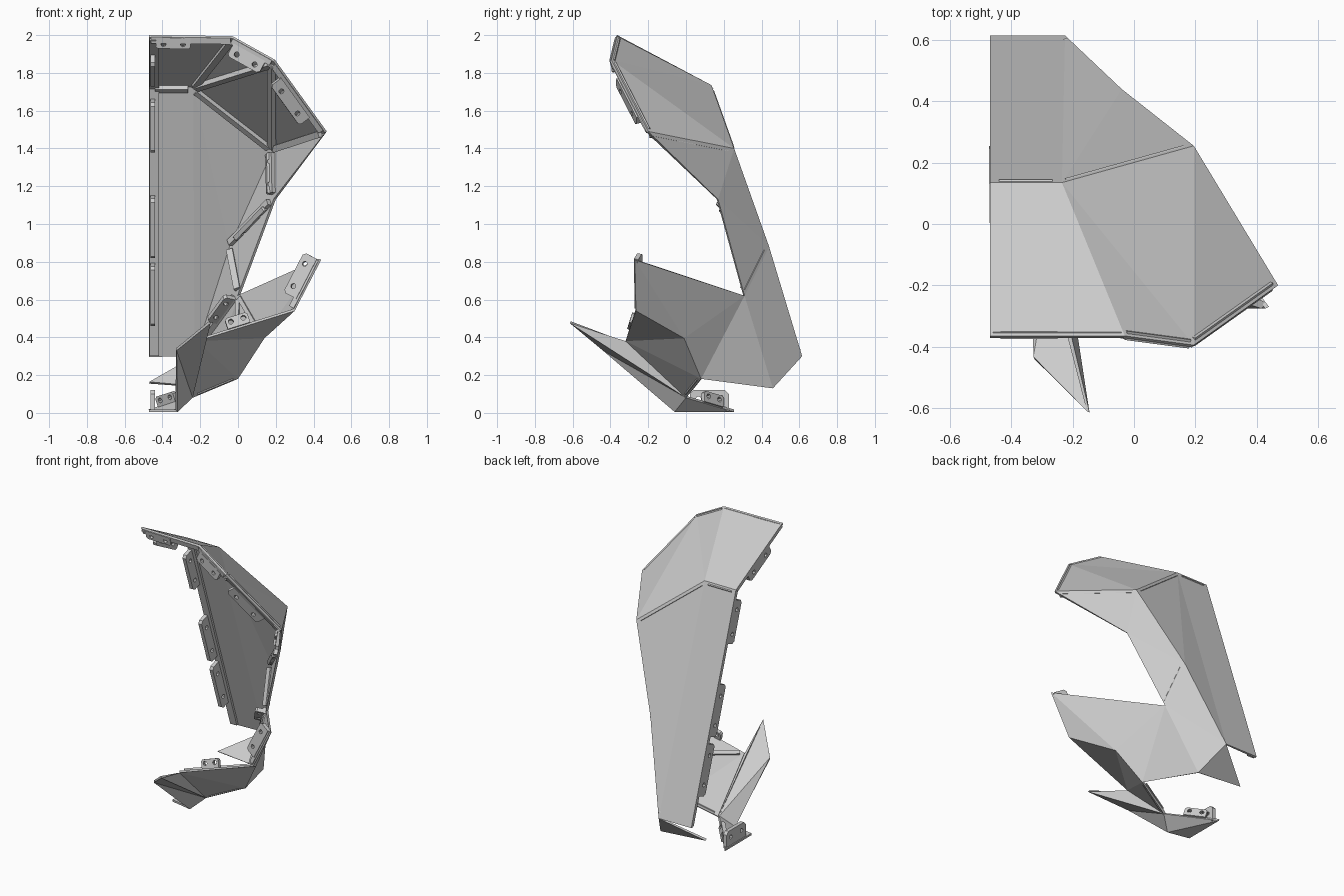
import bpy, bmesh, math
from mathutils import Vector as V

if "Cube" in bpy.data.objects:
    bpy.data.objects.remove(bpy.data.objects["Cube"])

# Corner points of the faceted half shell
P = {k: V(c) for k, c in dict(
    D1=(-.47, -.365, 2), D2=(-.03, -.365, 1.995), E=(.195, -.395, 1.87), F=(.47, -.2, 1.49),
    C1=(-.47, .135, 1.735), C2=(-.235, .135, 1.735), G=(.195, .255, 1.40), H=(.2, .17, 1.13),
    J=(-.04, .44, .88), I=(.01, .31, .62), B1=(-.47, .615, .30), B2=(-.225, .615, .30),
    X=(-.47, .46, .155), W=(-.13, .46, .13), K=(.44, -.27, .81), L=(.3, -.265, .54),
    M=(.14, -.01, .395), N=(0, .08, .18), Q=(-.215, -.32, .38), U=(-.24, 0, .08),
    S=(-.145, -.615, .475), R=(-.325, -.44, .33), T=(-.32, -.06, .005), T2=(-.47, -.03, .005),
    Y=(-.47, .255, .005)).items()}


def new_object(name, bm):
    me = bpy.data.meshes.new(name)
    bm.to_mesh(me)
    bm.free()
    ob = bpy.data.objects.new(name, me)
    bpy.context.collection.objects.link(ob)
    return ob


def solidify(ob, thick, offset):
    mod = ob.modifiers.new("thickness", 'SOLIDIFY')
    mod.thickness, mod.offset = thick, offset


def shell(name, faces, out):
    """Faceted sheet; out = direction the first face must look."""
    bm = bmesh.new()
    vs = {}
    for f in faces.split(","):
        keys = f.split()
        for k in keys:
            if k not in vs:
                vs[k] = bm.verts.new(P[k])
        bm.faces.new([vs[k] for k in keys])
    bmesh.ops.recalc_face_normals(bm, faces=bm.faces[:])
    bm.faces.ensure_lookup_table()
    if bm.faces[0].normal.dot(V(out)) < 0:
        bmesh.ops.reverse_faces(bm, faces=bm.faces[:])
    solidify(new_object(name, bm), .014, -1)


def frame(a, b, d):
    u = (b - a).normalized()
    d = V(d)
    w = (d - u * d.dot(u)).normalized()
    return u, w, u.cross(w)


def strut(name, ka, kb, d, width=.035, depth=.03, trim=.03):
    """Square rib lying inside a crease or rim."""
    a, b = P[ka], P[kb]
    u, w, n = frame(a, b, d)
    bm = bmesh.new()
    bmesh.ops.create_cube(bm, size=1)
    length = (b - a).length - 2 * trim
    mid = (a + b) / 2 + w * (depth / 2 + .008)
    for v in bm.verts:
        x, y, z = v.co
        v.co = mid + u * x * length + w * y * depth + n * z * width
    new_object(name, bm)


def tab(name, ka, kb, t0, t1, d, depth=.085, start=.01, thick=.025, shift=0):
    """Bolt flange with two round holes, standing on an edge."""
    a, b = P[ka], P[kb]
    u, w, n = frame(a, b, d)
    o = a.lerp(b, t0) + w * start + n * shift
    ln = (b - a).length * (t1 - t0)
    c = depth * .18
    loops = [[(0, 0), (ln, 0), (ln, depth - c), (ln - c, depth), (c, depth), (0, depth - c)]]
    for s in (.22, .78):
        loops.append([(ln * s + .014 * math.cos(k * math.pi / 4),
                       depth * .58 + .014 * math.sin(k * math.pi / 4)) for k in range(8)])
    bm = bmesh.new()
    edges = []
    for lp in loops:
        vs = [bm.verts.new(o + u * x + w * y) for x, y in lp]
        edges += [bm.edges.new((vs[i - 1], vs[i])) for i in range(len(vs))]
    bmesh.ops.triangle_fill(bm, use_beauty=True, use_dissolve=False, edges=edges, normal=n)
    solidify(new_object(name, bm), thick, 0)


# Outer panels
shell("upper_shell", "D1 D2 C2 C1,D2 E C2,C2 E G,E F G,C1 C2 B2 B1,C2 G J,C2 J B2,"
      "F G H,G H J,H J I,J I B2,I B2 W,B2 W X,I W N,I N M,K I M,K M L,"
      "L M Q,M N Q,N U Q", (0, 0, 1))
shell("chin_spike", "R U T,S Q U,S U R", (1, 0, -1))
shell("chin_base", "T T2 Y,U T Y", (0, 0, -1))

# Ribs inside the creases
core = V((-.3, -.2, 1.2))
for k in "D2 C2,E C2,C2 G,G E,G F,G H,H J,J I,I B2,C1 C2".split(","):
    a, b = k.split()
    strut("crease_rib", a, b, core - (P[a] + P[b]) / 2)
low = V((-.3, -.1, .7))
for k in "I N,I M,M Q,N U".split(","):
    a, b = k.split()
    strut("jaw_rib", a, b, low - (P[a] + P[b]) / 2, .025, .015)

# Strips along the open rims
strut("front_rim", "D1", "D2", (0, .3, -1), .02, .035, .01)
strut("brow_rim", "D2", "E", (-.5, .3, -1), .03, .03, .01)
strut("cheek_rim", "E", "F", (-1, .4, -.6), .03, .03, .02)
strut("jaw_front_rim", "K", "L", (-1, .4, .2), .02, .03, .01)
for a, b in (("C1", "B1"), ("D1", "C1")):
    P["p"], P["q"] = P[a] + V((.027, 0, 0)), P[b] + V((.027, 0, 0))
    strut("centre_rim", "p", "q", (0, -1, -.4), .05, .02, .01)

# Bolt flanges on the centre line and the rims
for t0, t1 in ((.045, .23), (.4, .62), (.65, .87)):
    tab("centre_flange", "C1", "B1", t0, t1, (0, -1, -.3), .09, shift=.018)
tab("crown_flange", "D1", "C1", .3, .75, (0, -.3, -1), .08, shift=.018)
tab("front_flange", "D1", "D2", .08, .5, (0, .25, -1), .06)
tab("brow_flange", "D2", "E", .1, .85, (-.4, .1, -1), .075, .03)
tab("cheek_flange", "E", "F", .2, .75, (-1, -.1, -.6), .07, .03)
tab("jaw_flange", "K", "L", .02, .8, (-1, .3, .3), .08, .02)
tab("lip_flange", "L", "Q", .45, .68, (0, .3, 1), .06)
tab("chin_flange", "T2", "Y", .18, .9, (0, 0, 1), .11, .005, shift=-.014)
tab("chin_side_flange", "U", "Y", .35, .75, (-.3, 0, 1), .06, .005)
tab("temple_flange", "G", "H", .1, .9, (-1, -.3, 0), .04, .01)
tab("side_flange", "H", "J", .15, .8, (-.4, -1, 0), .04, .01)
tab("rear_jaw_flange", "I", "B2", .05, .45, (-1, -.5, .2), .07, .01)

# Keep centre-line parts from passing the cut plane
for ob in bpy.data.objects:
    if ob.name.startswith(("centre_flange", "crown_flange", "chin_flange")):
        xs = [v.co.x for v in ob.data.vertices]
        for v in ob.data.vertices:
            v.co.x += -.452 - sum(xs) / len(xs)
